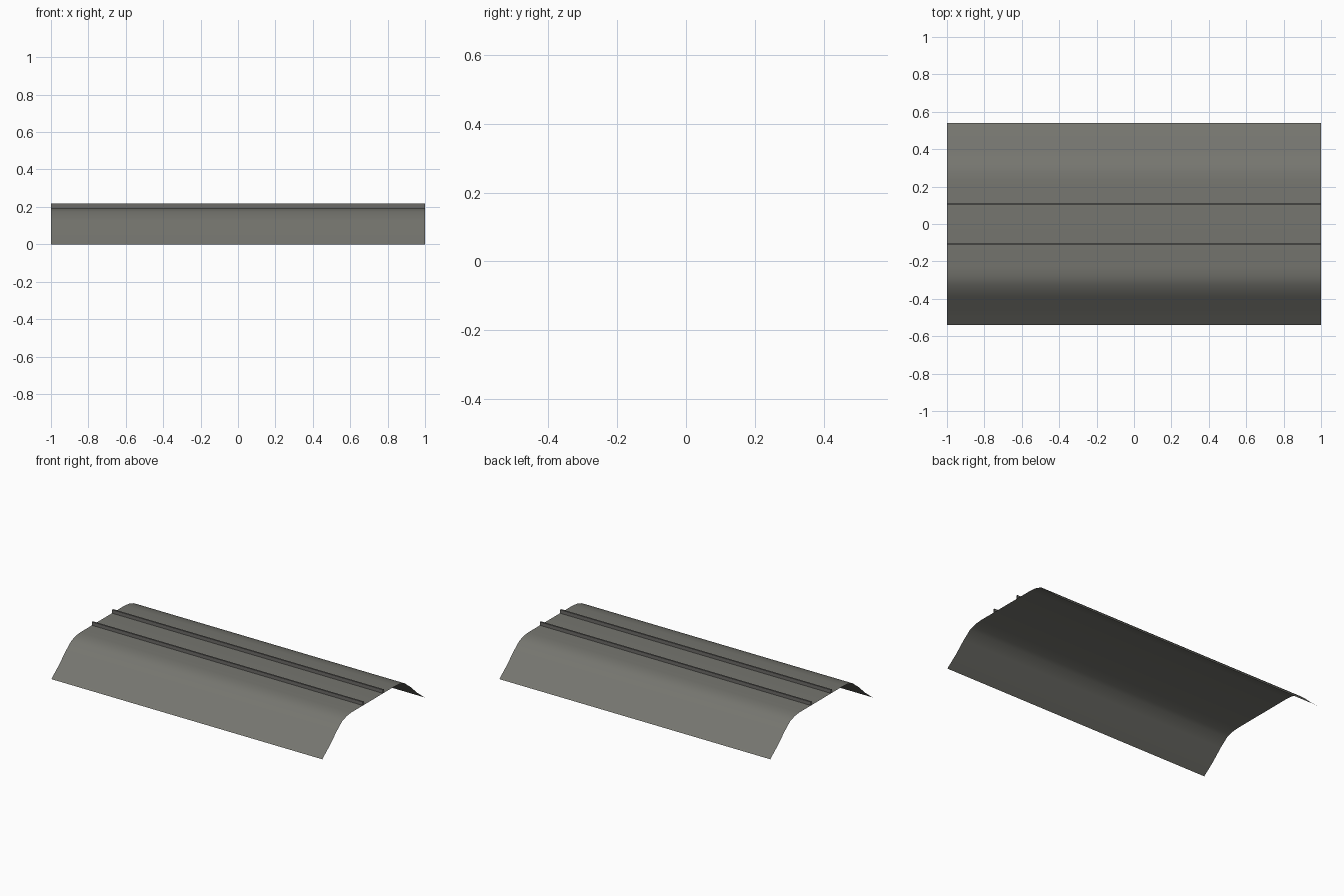
import bpy, bmesh

if "Cube" in bpy.data.objects:
    bpy.data.objects.remove(bpy.data.objects["Cube"])

def material(name, rgb):
    m = bpy.data.materials.new(name)
    m.diffuse_color = (*rgb, 1)
    m.use_nodes = True
    m.node_tree.nodes["Principled BSDF"].inputs["Base Color"].default_value = m.diffuse_color
    return m

def sweep(name, profile, mat, smooth):
    """Sweep an open (y, z) profile, ordered from -y to +y, along x; ends stay open."""
    bm = bmesh.new()
    a = [bm.verts.new((-1, y, z)) for y, z in profile]
    b = [bm.verts.new((1, y, z)) for y, z in profile]
    for i in range(len(profile) - 1):
        f = bm.faces.new((a[i], b[i], b[i + 1], a[i + 1]))
        f.smooth = smooth
    me = bpy.data.meshes.new(name)
    bm.to_mesh(me)
    bm.free()
    me.materials.append(mat)
    ob = bpy.data.objects.new(name, me)
    bpy.context.collection.objects.link(ob)
    return ob

gravel = material("gravel_grey", (0.18, 0.18, 0.16))
steel = material("rail_grey", (0.15, 0.147, 0.137))

# Gravel bed: open sheet with a flat crown, rounded shoulders and flared feet
half = [(-0.54, 0.0), (-0.46, 0.062), (-0.39, 0.127), (-0.33, 0.174),
        (-0.28, 0.19), (-0.23, 0.195)]
bed = half + [(-y, z) for y, z in reversed(half)]
sweep("gravel_bed", bed, gravel, True)

# Two rails: thin open channels standing on the bed
RAIL_Y, W, BASE, TOP = 0.106, 0.0055, 0.195, 0.218
for side, label in ((-1, "front"), (1, "back")):
    y = side * RAIL_Y
    sweep(label + "_rail",
          [(y - W, BASE), (y - W, TOP), (y + W, TOP), (y + W, BASE)], steel, False)
